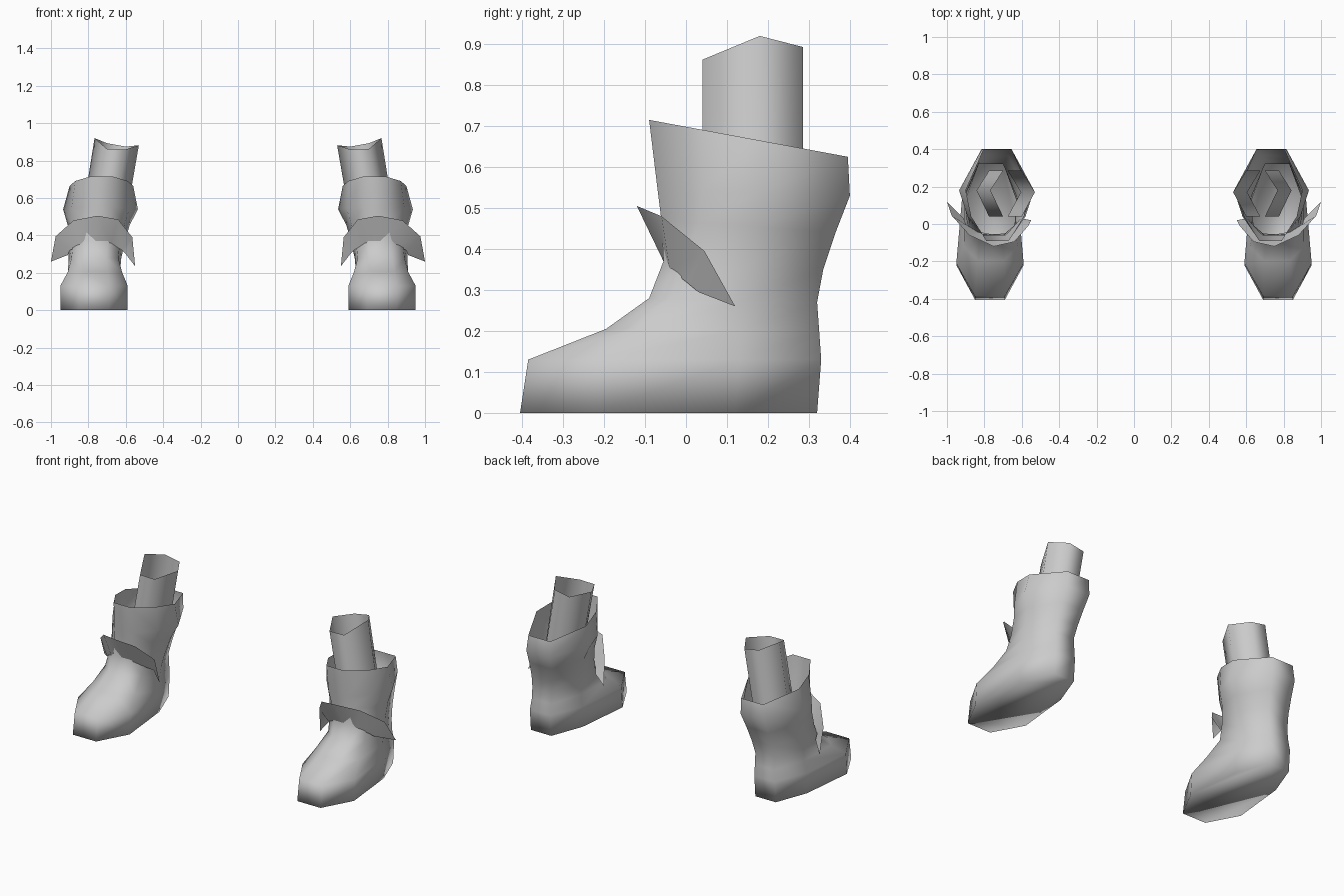
import bpy, math

if "Cube" in bpy.data.objects:
    bpy.data.objects.remove(bpy.data.objects["Cube"])

grey = bpy.data.materials.new("light grey")
grey.diffuse_color = (0.6, 0.6, 0.6, 1)
grey.use_nodes = True
grey.node_tree.nodes["Principled BSDF"].inputs["Base Color"].default_value = grey.diffuse_color


def build(name, rows, closed, cap=False):
    """Skin rows of points into a smooth surface and mirror it to the other foot."""
    n = len(rows[0])
    verts = [p for r in rows for p in r]
    faces = []
    for i in range(len(rows) - 1):
        for j in range(n if closed else n - 1):
            k = (j + 1) % n
            faces.append((i * n + j, i * n + k, (i + 1) * n + k, (i + 1) * n + j))
    if cap:
        faces.append(tuple(reversed(range(n))))
    me = bpy.data.meshes.new(name)
    me.from_pydata(verts, [], faces)
    me.materials.append(grey)
    ob = bpy.data.objects.new(name, me)
    bpy.context.collection.objects.link(ob)
    bpy.ops.object.select_all(action='DESELECT')
    ob.select_set(True)
    bpy.context.view_layer.objects.active = ob
    bpy.ops.object.shade_smooth_by_angle(angle=math.radians(100))
    ob.modifiers.new("other foot", 'MIRROR').use_mirror_merge = False
    return ob


def boot_ring(cx, zf, zb, *pairs):
    """Eight-sided ring: (y, half width) pairs from toe to heel, tilted from zf to zb."""
    pts = list(zip(pairs[::2], pairs[1::2]))
    yf, yb = pts[0][0], pts[-1][0]
    z = lambda y: zf + (zb - zf) * (y - yf) / (yb - yf)
    return ([(cx + w, y, z(y)) for y, w in pts] +
            [(cx - w, y, z(y)) for y, w in reversed(pts)])


# boot: sole, foot, ankle and flared open cuff
boot = [
    (.77, 0, 0, -.405, .08, -.22, .18, .12, .145, .32, .07),
    (.77, .13, .13, -.385, .08, -.21, .18, .13, .15, .33, .07),
    (.765, .205, .20, -.195, .07, -.12, .145, .13, .135, .325, .065),
    (.765, .28, .27, -.09, .06, -.03, .125, .14, .14, .32, .065),
    (.755, .37, .35, -.055, .06, 0, .125, .15, .15, .335, .07),
    (.745, .47, .44, -.06, .06, .03, .14, .17, .165, .365, .075),
    (.735, .55, .53, -.07, .065, .04, .155, .18, .20, .40, .08),
    (.73, .715, .625, -.09, .06, .04, .14, .18, .17, .395, .075),
]
build("boot", [boot_ring(*r) for r in boot], True, cap=True)

# leg: open six-sided tube leaning inward, with an uneven top
top = [(.70, .04, .862), (.767, .18, .92), (.70, .285, .893),
       (.60, .285, .875), (.53, .17, .882), (.60, .04, .86)]
bottom = [(x + .075, y, .45) for x, y, z in top]
build("leg", [bottom, top], True)

# ankle flap: thin collar wrapped around the front, with drooping tips
flap_low = [(.60, .03, .30), (.62, 0, .32), (.68, -.05, .36), (.76, -.055, .37),
            (.84, -.04, .35), (.90, 0, .32), (.91, .03, .295)]
flap_high = [(.55, .02, .235), (.565, -.01, .39), (.64, -.095, .485), (.75, -.12, .505),
             (.88, -.06, .48), (.975, .045, .395), (1.0, .12, .26)]
build("ankle_flap", [flap_low, flap_high], False)
